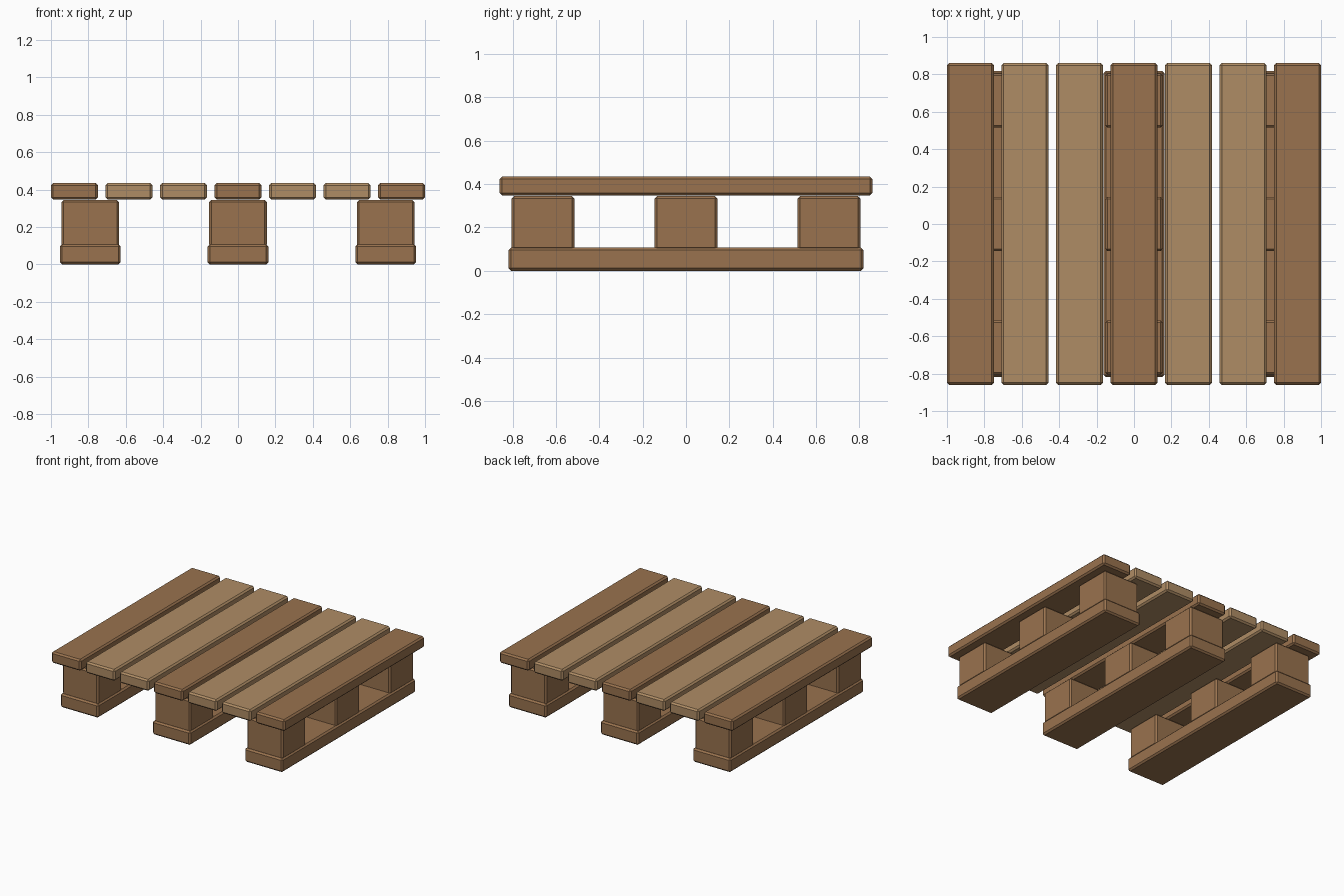
import bpy

if "Cube" in bpy.data.objects:
    bpy.data.objects.remove(bpy.data.objects["Cube"])


def material(name, color):
    mat = bpy.data.materials.new(name)
    mat.diffuse_color = (*color, 1)
    mat.use_nodes = True
    mat.node_tree.nodes["Principled BSDF"].inputs["Base Color"].default_value = mat.diffuse_color
    return mat


dark_wood = material("dark_wood", (0.32, 0.17, 0.077))
light_wood = material("light_wood", (0.43, 0.265, 0.13))


def board(name, x, y, z0, z1, width, length, mat):
    """Chamfered box centred on x, y and spanning z0 to z1."""
    bpy.ops.mesh.primitive_cube_add(size=1, location=(x, y, (z0 + z1) / 2))
    obj = bpy.context.object
    obj.name = name
    obj.scale = (width, length, z1 - z0)
    bpy.ops.object.transform_apply(location=False, rotation=False, scale=True)
    obj.data.materials.append(mat)
    bevel = obj.modifiers.new("chamfer", 'BEVEL')
    bevel.width = 0.012
    bevel.segments = 1
    return obj


# Deck planks, with the outer and middle ones darker
for i in range(7):
    mat = dark_wood if i % 3 == 0 else light_wood
    board(f"deck_plank_{i + 1}", (i - 3) * 0.2915, 0, 0.347, 0.435, 0.251, 1.72, mat)

# Three bottom runners, each carrying three spacer blocks
for i, x in enumerate((-0.79, 0, 0.79)):
    board(f"runner_{i + 1}", x, 0, 0, 0.107, 0.325, 1.637, dark_wood)
    for j, y in enumerate((-0.66, 0, 0.66)):
        board(f"spacer_block_{i + 1}_{j + 1}", x, y, 0.095, 0.345, 0.308, 0.29, dark_wood)
